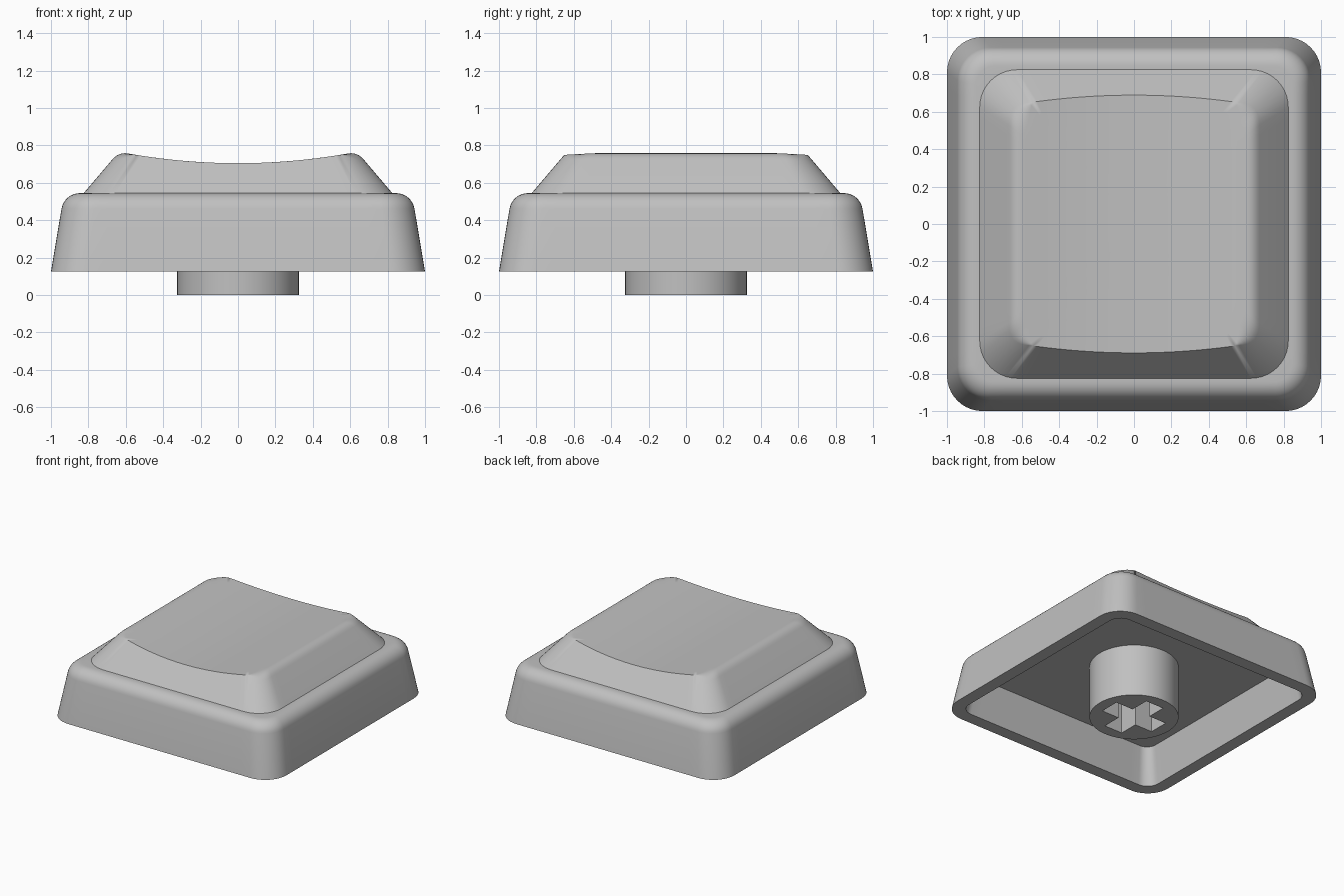
import bpy, bmesh, math

old = bpy.data.objects.get("Cube")
if old:
    bpy.data.objects.remove(old, do_unlink=True)

grey = bpy.data.materials.new("plain_grey")
grey.use_nodes = True
color = (0.53, 0.53, 0.53, 1)
grey.diffuse_color = color
grey.node_tree.nodes["Principled BSDF"].inputs["Base Color"].default_value = color


def finish(name, bm):
    bmesh.ops.remove_doubles(bm, verts=bm.verts, dist=1e-5)
    bmesh.ops.recalc_face_normals(bm, faces=bm.faces)
    mesh = bpy.data.meshes.new(name)
    bm.to_mesh(mesh)
    bm.free()
    mesh.materials.append(grey)
    obj = bpy.data.objects.new(name, mesh)
    bpy.context.collection.objects.link(obj)
    return obj


def smooth(obj):
    bpy.ops.object.select_all(action='DESELECT')
    obj.select_set(True)
    bpy.context.view_layer.objects.active = obj
    bpy.ops.object.shade_smooth_by_angle(angle=math.radians(25))


# Rounded-square template: corner-centre position plus outward direction
ARC, SIDE = 10, 20
template = []
for k in range(4):
    a0 = k * math.pi / 2
    sign = [(1, 1), (-1, 1), (-1, -1), (1, -1)]
    c, n = sign[k], sign[(k + 1) % 4]
    for j in range(ARC + 1):
        a = a0 + j / ARC * math.pi / 2
        template.append((*c, math.cos(a), math.sin(a)))
    a = a0 + math.pi / 2
    for j in range(1, SIDE):
        t = j / SIDE
        template.append((c[0] + (n[0] - c[0]) * t, c[1] + (n[1] - c[1]) * t,
                         math.cos(a), math.sin(a)))


def point(i, half, r):
    cx, cy, dx, dy = template[i]
    return (half - r) * cx + r * dx, (half - r) * cy + r * dy


def ring(half, r, z):
    return [(*point(i, half, r), z) for i in range(len(template))]


def dish(x):
    return 0.705 + 0.15 * x * x


# Cavity, rim, tapered skirt and rounded shoulder
LEDGE = 0.545
rings = [ring(0.3, 0.05, 0.42), ring(0.85, 0.08, 0.42),
         ring(0.9, 0.1, 0.125), ring(1, 0.19, 0.125)]
for j in range(9):
    a = math.radians(10 + 80 * j / 8)
    rings.append(ring(0.845 + 0.1 * math.cos(a), 0.1 + 0.08 * math.cos(a),
                      0.445 + 0.1 * math.sin(a)))
rings.append(ring(0.825, 0.2, LEDGE))


# Sloping upper wall, trimmed by the dish
def wall(i, z):
    h = z - LEDGE
    return point(i, 0.825 - 0.85 * h, 0.2 - 0.32 * h)


STEPS = 6
edge = [[] for _ in range(STEPS + 1)]
for i, (_, _, nx, _) in enumerate(template):
    z = dish(0)
    for _ in range(15):
        z = dish(wall(i, z)[0])
    # The side edges are rounded; the front and back edges stay crisp
    w = min(1, max(0, (abs(nx) - 0.2) / 0.6))
    e = (*wall(i, z), z)
    low = (*wall(i, z - 0.04 * w), z - 0.04 * w)
    h = z - LEDGE
    x, y = point(i, 0.825 - 0.85 * h - 0.05 * w, 0.2 - 0.32 * h)
    top = (x, y, dish(x))
    for s in range(STEPS + 1):
        t = s / STEPS
        edge[s].append(tuple((1 - t) ** 2 * p + 2 * t * (1 - t) * q + t * t * u
                             for p, q, u in zip(low, e, top)))
rings += edge

# Scooped top, as shrinking rings
for s in range(11, 0, -1):
    f = s / 12
    rings.append([(x * f, y * f, dish(x * f)) for x, y, _ in edge[-1]])

bm = bmesh.new()
loops = [[bm.verts.new(p) for p in r] for r in rings]
count = len(template)
for a, b in zip(loops, loops[1:]):
    for i in range(count):
        j = (i + 1) % count
        bm.faces.new((a[i], a[j], b[j], b[i]))
bm.faces.new(loops[0])
centre = bm.verts.new((0, 0, dish(0)))
for i in range(count):
    bm.faces.new((loops[-1][i], loops[-1][(i + 1) % count], centre))
smooth(finish("cap_shell", bm))

# Round mounting stem
bm = bmesh.new()
bmesh.ops.create_cone(bm, cap_ends=True, segments=96, radius1=0.325, radius2=0.325, depth=0.43)
bmesh.ops.translate(bm, verts=bm.verts, vec=(0, 0, 0.215))
stem = finish("mounting_stem", bm)

# Cross-shaped socket cut into the stem
L, W = 0.235, 0.08
bm = bmesh.new()
corners = []
for k in range(4):
    c, s = [(1, 0), (0, 1), (-1, 0), (0, -1)][k]
    for x, y in ((L, -W), (L, W), (W, W)):
        corners.append(bm.verts.new((x * c - y * s, x * s + y * c, -0.1)))
face = bm.faces.new(corners)
up = bmesh.ops.extrude_face_region(bm, geom=[face])
bmesh.ops.translate(bm, vec=(0, 0, 0.5),
                    verts=[v for v in up["geom"] if isinstance(v, bmesh.types.BMVert)])
cutter = finish("socket_cutter", bm)
cutter.hide_render = True
mod = stem.modifiers.new("socket", 'BOOLEAN')
mod.object = cutter
mod.operation = 'DIFFERENCE'
mod.solver = 'EXACT'
bpy.context.view_layer.objects.active = stem
bpy.ops.object.modifier_apply(modifier=mod.name)
bpy.data.objects.remove(cutter, do_unlink=True)
smooth(stem)
